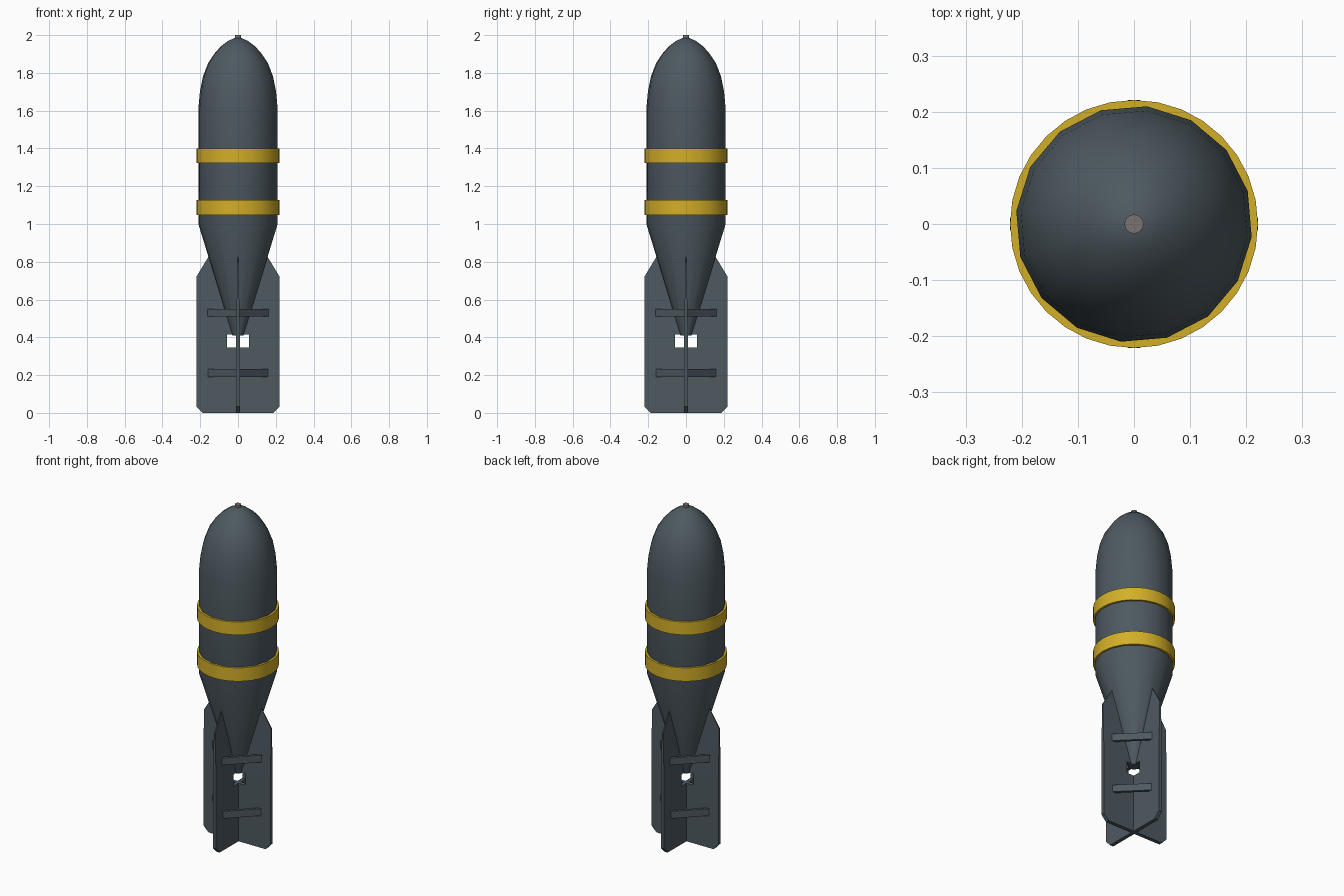
import bpy, bmesh, math
from mathutils import Matrix

if "Cube" in bpy.data.objects:
    bpy.data.objects.remove(bpy.data.objects["Cube"])


def material(name, rgb):
    m = bpy.data.materials.new(name)
    m.diffuse_color = (*rgb, 1)
    m.use_nodes = True
    m.node_tree.nodes["Principled BSDF"].inputs["Base Color"].default_value = m.diffuse_color
    return m


STEEL = material("dark_steel", (0.075, 0.1, 0.118))
YELLOW = material("yellow_paint", (0.65, 0.43, 0.02))
FUSE = material("fuse_metal", (0.2, 0.17, 0.16))


def finish(name, bm, mat, smooth=None):
    bmesh.ops.recalc_face_normals(bm, faces=bm.faces)
    me = bpy.data.meshes.new(name)
    bm.to_mesh(me)
    bm.free()
    ob = bpy.data.objects.new(name, me)
    bpy.context.collection.objects.link(ob)
    me.materials.append(mat)
    if smooth:
        bpy.ops.object.select_all(action='DESELECT')
        ob.select_set(True)
        bpy.context.view_layer.objects.active = ob
        bpy.ops.object.shade_smooth_by_angle(angle=math.radians(smooth))
    return ob


def lathe(name, profile, sides, mat, start=0.0, closed=False, smooth=35):
    """Revolve (radius, z) points; cap both ends, or join them into a ring."""
    bm = bmesh.new()
    rings = []
    for r, z in profile:
        angles = [start + 2 * math.pi * i / sides for i in range(sides)]
        rings.append([bm.verts.new((r * math.cos(a), r * math.sin(a), z)) for a in angles])
    pairs = list(zip(rings, rings[1:] + rings[:1]))
    for a, b in pairs if closed else pairs[:-1]:
        for i in range(sides):
            j = (i + 1) % sides
            bm.faces.new((a[i], a[j], b[j], b[i]))
    if not closed:
        bm.faces.new(rings[0])
        bm.faces.new(rings[-1])
    return finish(name, bm, mat, smooth)


# Body: tail cone, cylinder and rounded nose
lathe("bomb_body",
      [(0.03, 0.41), (0.211, 1.0), (0.211, 1.61), (0.203, 1.70), (0.187, 1.78),
       (0.160, 1.85), (0.127, 1.90), (0.092, 1.94), (0.052, 1.97), (0.017, 1.985)],
      16, STEEL, start=math.radians(16.2))

# Nose fuse
lathe("nose_fuse", [(0.017, 1.96), (0.017, 2.0)], 16, FUSE)

# Painted bands
for name, z0, z1 in (("upper_band", 1.323, 1.40), ("lower_band", 1.047, 1.127)):
    lathe(name, [(0.2, z0), (0.221, z0), (0.221, z1), (0.2, z1)], 32, YELLOW, closed=True)

# Fins: (x, z, half thickness), notched behind the tail cone and thinning to the top
FIN = [(0, 0, .011), (.188, 0, .011), (.221, .035, .011), (.221, .415, .011),
       (.221, .72, .004), (.15, .837, .001), (0, .5, .009), (0, .415, .011),
       (.058, .415, .011), (.058, .345, .011), (0, .345, .011)]
LOWER, UPPER = (0, 1, 2, 3, 8, 9, 10), (3, 4, 5, 6, 7, 8)
for k in range(4):
    bm = bmesh.new()
    front = [bm.verts.new((x, -t, z)) for x, z, t in FIN]
    back = [bm.verts.new((x, t, z)) for x, z, t in FIN]
    for side in (front, back):
        for part in (LOWER, UPPER):
            bm.faces.new([side[i] for i in part])
    for i in range(len(FIN)):
        j = (i + 1) % len(FIN)
        bm.faces.new((front[i], front[j], back[j], back[i]))
    bm.transform(Matrix.Rotation(k * math.pi / 2, 4, 'Z'))
    finish(f"tail_fin_{k + 1}", bm, STEEL)

# Braces joining neighbouring fins into two square frames
REACH = 0.17
for level, z in (("upper", 0.53), ("lower", 0.212)):
    for k in range(4):
        bm = bmesh.new()
        bmesh.ops.create_cube(bm, size=1)
        bm.transform(Matrix.Rotation(math.pi / 4 + k * math.pi / 2, 4, 'Z')
                     @ Matrix.Translation((REACH / math.sqrt(2) - .008, 0, z))
                     @ Matrix.Diagonal((.016, REACH * math.sqrt(2), .042, 1)))
        finish(f"{level}_fin_brace_{k + 1}", bm, STEEL)
